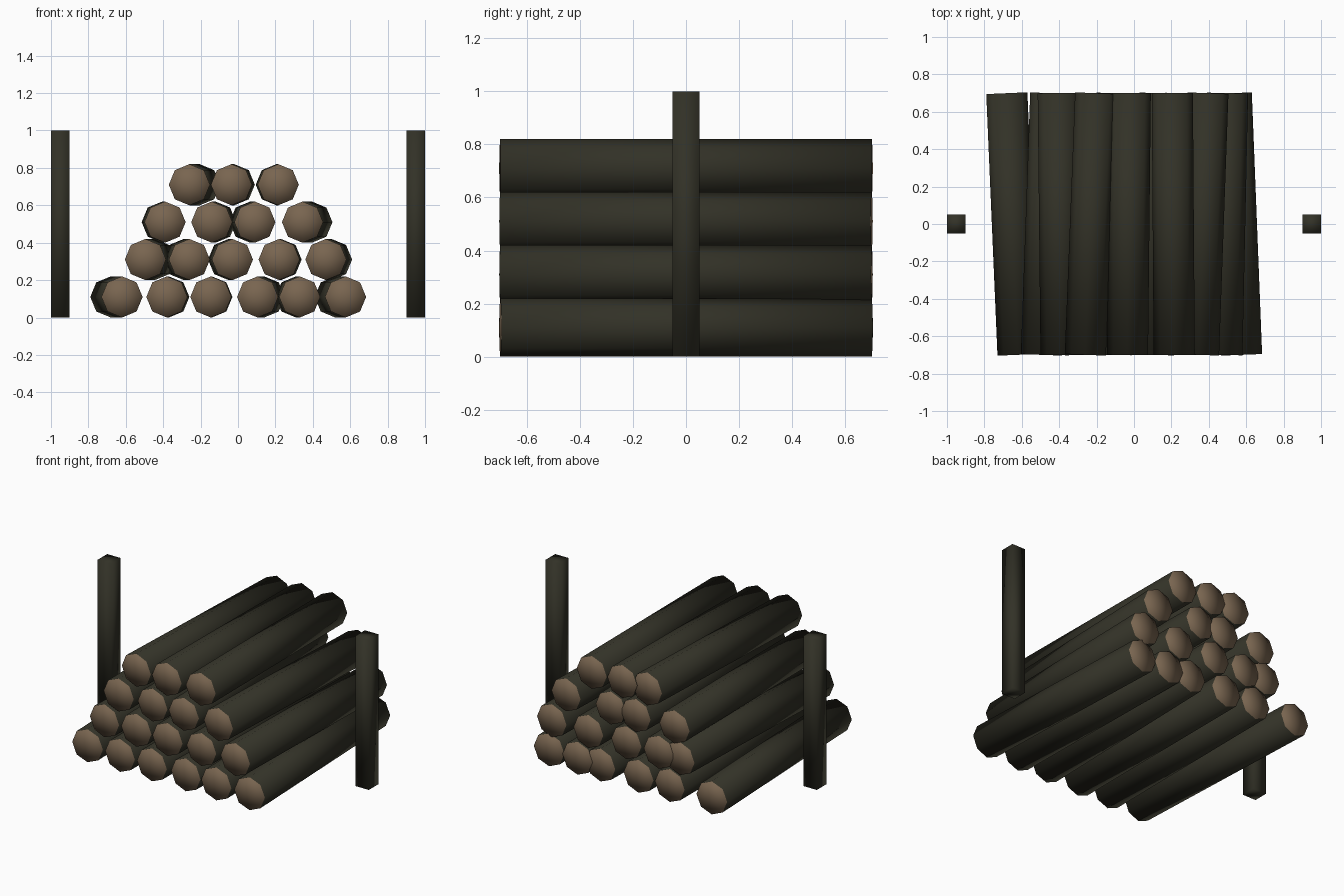
import bpy, bmesh, math
from mathutils import Matrix

if "Cube" in bpy.data.objects:
    bpy.data.objects.remove(bpy.data.objects["Cube"], do_unlink=True)


def material(name, rgb):
    m = bpy.data.materials.new(name)
    m.use_nodes = True
    m.diffuse_color = (*rgb, 1)
    bsdf = m.node_tree.nodes["Principled BSDF"]
    bsdf.inputs["Base Color"].default_value = (*rgb, 1)
    bsdf.inputs["Roughness"].default_value = 0.9
    return m


BARK = material("dark_bark", (0.032, 0.031, 0.02))
WOOD = material("cut_wood", (0.19, 0.13, 0.08))


def finish(bm, name, mats):
    for f in bm.faces:
        f.smooth = True
    me = bpy.data.meshes.new(name)
    bm.to_mesh(me)
    bm.free()
    for m in mats:
        me.materials.append(m)
    ob = bpy.data.objects.new(name, me)
    bpy.context.collection.objects.link(ob)
    return ob


RADIUS, LENGTH, STEP = 0.11, 1.4, 0.2


def log(name, front_x, back_x, z):
    """Eight-sided log lying along y, turned slightly, with bare cut ends."""
    bm = bmesh.new()
    bmesh.ops.create_cone(bm, cap_ends=True, cap_tris=True, segments=8,
                          radius1=RADIUS, radius2=RADIUS, depth=LENGTH)
    bm.normal_update()
    for f in bm.faces:
        f.material_index = int(abs(f.normal.z) > 0.5)
    bm.transform(Matrix.Rotation(math.pi / 2, 4, "X"))
    ob = finish(bm, name, (BARK, WOOD))
    ob.location = ((front_x + back_x) / 2, 0, z)
    ob.rotation_euler.z = -math.atan2(back_x - front_x, LENGTH)


# Stacked logs: (front x, back x) for each, row by row from the ground
rows = [
    [(-.62, -.68), (-.38, -.37), (-.145, -.14), (.105, .14), (.33, .31), (.575, .52)],
    [(-.495, -.445), (-.26, -.29), (-.03, -.05), (.22, .23), (.47, .50)],
    [(-.39, -.405), (-.14, -.12), (.09, .065), (.345, .395)],
    [(-.26, -.205), (-.035, -.02), (.215, .205)],
]
for r, row in enumerate(rows):
    for i, (fx, bx) in enumerate(row):
        log(f"log_row{r + 1}_{i + 1}", fx, bx, RADIUS + STEP * r)

# Upright square posts either side of the stack
for side, name in ((1, "left_post"), (-1, "right_post")):
    bm = bmesh.new()
    bmesh.ops.create_cube(bm, size=1)
    bm.transform(Matrix.Diagonal((0.1, 0.1, 1, 1)))
    finish(bm, name, (BARK,)).location = (side * 0.95, 0, 0.5)
